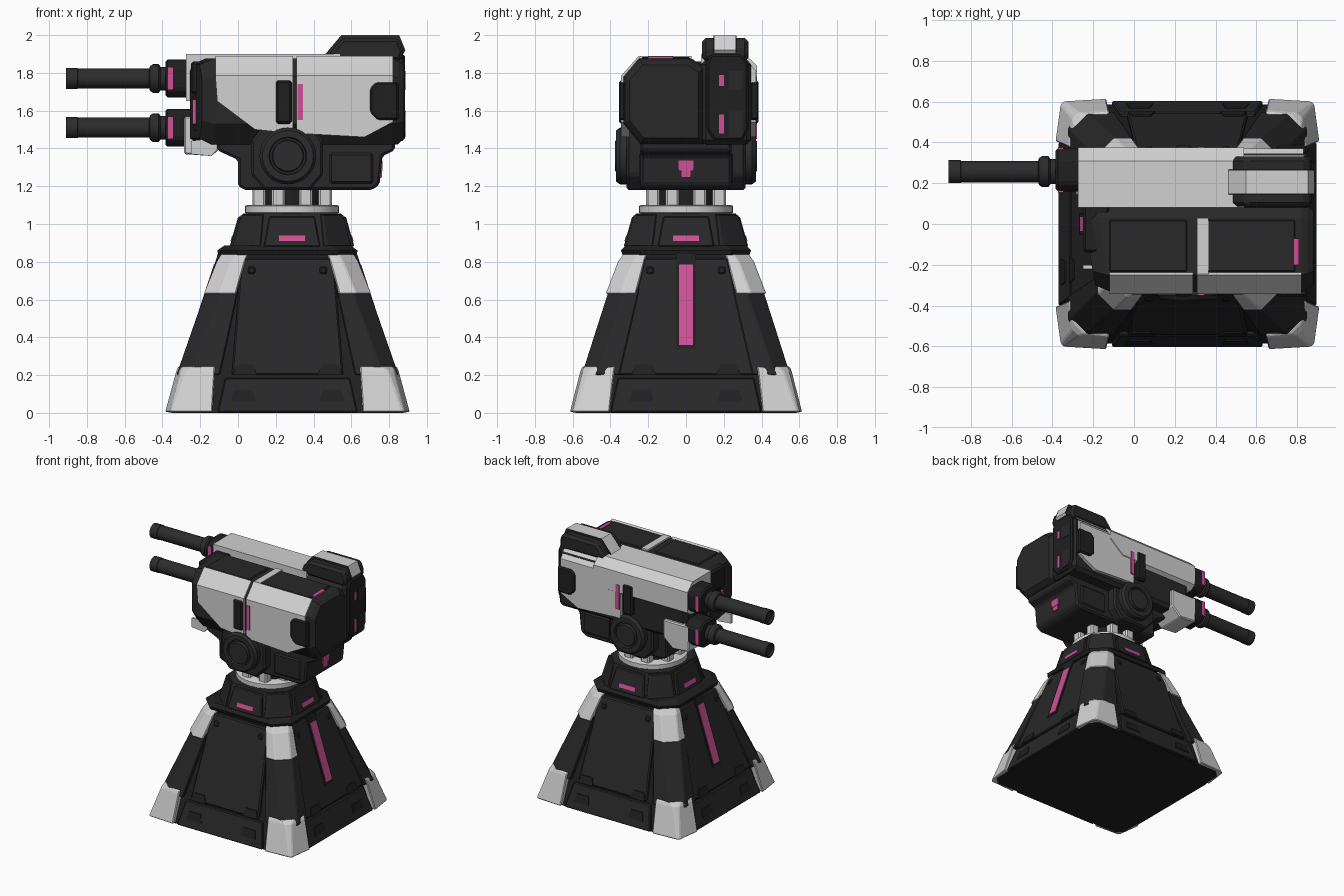
import bpy, bmesh, math
from mathutils import Vector, Matrix

CX = 0.262  # centre of the part being built, in x


def material(name, col):
    m = bpy.data.materials.new(name)
    m.diffuse_color = (*col, 1)
    return m


DARK = material("charcoal", (0.021, 0.021, 0.022))
BLACK = material("black", (0.014, 0.014, 0.015))
GUN = material("gunmetal", (0.025, 0.025, 0.026))
LIGHT = material("light_grey", (0.64, 0.64, 0.64))
PINK = material("pink_glow", (0.62, 0.08, 0.30))


def loft(name, rings, mat, bevel=0, smooth=False):
    """Skin a stack of equal-sized rings and cap both ends."""
    bm = bmesh.new()
    vs = [[bm.verts.new(p) for p in r] for r in rings]
    n = len(vs[0])
    for a, b in zip(vs, vs[1:]):
        for i in range(n):
            bm.faces.new((a[i], a[(i + 1) % n], b[(i + 1) % n], b[i]))
    bm.faces.new(vs[0])
    bm.faces.new(vs[-1])
    bmesh.ops.recalc_face_normals(bm, faces=bm.faces)
    me = bpy.data.meshes.new(name)
    bm.to_mesh(me)
    bm.free()
    me.materials.append(mat)
    ob = bpy.data.objects.new(name, me)
    bpy.context.collection.objects.link(ob)
    if bevel:
        mod = ob.modifiers.new("bevel", "BEVEL")
        mod.width, mod.segments = bevel, 1
    if smooth:
        bpy.ops.object.select_all(action='DESELECT')
        ob.select_set(True)
        bpy.context.view_layer.objects.active = ob
        bpy.ops.object.shade_smooth_by_angle(angle=math.radians(30))
    return ob


def place(axis, p, q, t):
    return {'x': (t, p, q), 'y': (p, t, q), 'z': (p, q, t)}[axis]


def prism(name, axis, pts, a, b, mat, bevel=0):
    return loft(name, [[place(axis, p, q, t) for p, q in pts] for t in (a, b)], mat, bevel)


def box(name, x0, x1, y0, y1, z0, z1, mat, bevel=0):
    return prism(name, 'z', [(x0, y0), (x1, y0), (x1, y1), (x0, y1)], z0, z1, mat, bevel)


def tube(name, axis, p, q, stations, mat, n=32):
    rings = [[place(axis, p + r * math.cos(k * math.tau / n), q + r * math.sin(k * math.tau / n), t)
              for k in range(n)] for t, r in stations]
    return loft(name, rings, mat, smooth=True)


def octagon(hx, hy, c, z):
    pts = [(hx, hy - c), (hx - c, hy), (c - hx, hy), (-hx, hy - c),
           (-hx, c - hy), (c - hx, -hy), (hx - c, -hy), (hx, c - hy)]
    return [(CX + x, y, z) for x, y in pts]


def corners(name, levels, mat, lean=0):
    """Chamfered corner blocks on all four corners; level = z, hx, hy, wx, wy, chamfer."""
    for sx in (-1, 1):
        for sy in (-1, 1):
            loft(f"{name}_{'l' if sx < 0 else 'r'}{'f' if sy < 0 else 'b'}",
                 [[(CX + sx * x, sy * y, z) for x, y in
                   ((hx - wx, hy), (hx - c - lean, hy - lean / 2), (hx - lean, hy - c - lean / 2),
                    (hx, hy - wy), (hx - wx, hy - wy))]
                  for z, hx, hy, wx, wy, c in levels], mat, 0.006)


def slope(side, z):
    d0, d1 = ((0.605, 0.335), (0.635, 0.358))[side % 2]
    return d0 + (d1 - d0) * z / 0.85


def plate(name, side, z0, w0, z1, w1, d0, d1, mat, t=0.03, u=0, bevel=0):
    """Sloping trapezoid plate on one side of the base (0 front, 1 right, 2 back, 3 left)."""
    rot = Matrix.Rotation(side * math.pi / 2, 3, 'Z')
    rings = [[rot @ Vector(p) + Vector((CX, 0, 0)) for p in
              ((u - w, -d, z), (u + w, -d, z), (u + w, t - d, z), (u - w, t - d, z))]
             for z, w, d in ((z0, w0, d0), (z1, w1, d1))]
    return loft(name, rings, mat, bevel)


# ---- Pedestal ----
loft("pedestal_core", [octagon(0.615, 0.585, 0.05, 0), octagon(0.34, 0.315, 0.1, 0.85)], BLACK)
corners("foot", [(0.004, 0.648, 0.615, 0.25, 0.21, 0.015), (0.22, 0.59, 0.56, 0.205, 0.18, 0.03),
                 (0.245, 0.58, 0.55, 0.195, 0.175, 0.05)], LIGHT, 0.025)
corners("leg", [(0.2, 0.588, 0.552, 0.23, 0.2, 0.08), (0.66, 0.428, 0.405, 0.17, 0.16, 0.09)], DARK)
corners("shoulder", [(0.63, 0.443, 0.425, 0.17, 0.16, 0.08), (0.8, 0.375, 0.36, 0.15, 0.14, 0.08),
                     (0.85, 0.345, 0.325, 0.14, 0.12, 0.08)], LIGHT)
for s in range(4):
    wide = s % 2
    plate("skirt_panel", s, 0.003, 0.4 if wide else 0.37, 0.185, 0.36 if wide else 0.33,
          slope(s, 0), slope(s, 0.185), DARK, 0.05, bevel=0.006)
    plate("side_panel", s, 0.2, 0.37 if wide else 0.295, 0.82, 0.22 if wide else 0.245,
          slope(s, 0.2) + 0.003, slope(s, 0.82) + 0.003, DARK, 0.05, bevel=0.008)
    for k in (-1, 1):
        plate("panel_latch", s, 0.2, 0.065, 0.255, 0.045, slope(s, 0.2) + 0.012,
              slope(s, 0.255) + 0.01, BLACK, 0.03, u=k * 0.225)
        plate("skirt_notch", s, 0.06, 0.065, 0.12, 0.05, slope(s, 0.06) + 0.006,
              slope(s, 0.12) + 0.006, BLACK, 0.03, u=k * 0.235)
        plate("panel_bolt", s, 0.735, 0.02, 0.775, 0.02, slope(s, 0.735) + 0.011,
              slope(s, 0.775) + 0.011, BLACK, 0.03, u=k * 0.19, bevel=0.008)
    if wide:
        plate("light_frame", s, 0.34, 0.052, 0.84, 0.052, slope(s, 0.34) + 0.008,
              slope(s, 0.84) + 0.008, BLACK)
        plate("long_light", s, 0.36, 0.036, 0.785, 0.036, slope(s, 0.36) + 0.011,
              slope(s, 0.785) + 0.011, PINK)

# ---- Neck (slightly aft of the pedestal centre) ----
loft("neck_flange", [octagon(0.365, 0.335, 0.1, 0.835), octagon(0.372, 0.345, 0.1, 0.86),
                     octagon(0.335, 0.32, 0.1, 0.885)], BLACK)
CX = 0.286
loft("neck", [octagon(0.305, 0.315, 0.13, 0.87), octagon(0.26, 0.265, 0.11, 1.055)], DARK)
corners("neck_corner", [(0.88, 0.315, 0.325, 0.15, 0.15, 0.13),
                        (1.05, 0.27, 0.275, 0.12, 0.12, 0.105)], DARK)
for s in range(4):
    plate("neck_panel", s, 0.88, 0.15, 1.04, 0.12, 0.33, 0.285, DARK, 0.04, bevel=0.006)
    plate("neck_light", s, 0.91, 0.07, 0.94, 0.07, 0.326, 0.317, PINK)
tube("turntable_ring", 'z', CX, 0, [(1.05, 0.22), (1.06, 0.25), (1.095, 0.25), (1.1, 0.24)], LIGHT)
tube("turntable_hub", 'z', CX, 0, [(1.09, 0.17), (1.2, 0.17)], BLACK)
for k in range(8):
    a = (k + 0.5) * math.tau / 8
    x, y = CX + 0.19 * math.cos(a), 0.19 * math.sin(a)
    box("turntable_lug", x - 0.035, x + 0.035, y - 0.035, y + 0.035, 1.09, 1.19, LIGHT, 0.01)

# ---- Yoke and pivots ----
prism("yoke", 'y', [(0.0, 1.2), (0.04, 1.18), (0.71, 1.18), (0.75, 1.21), (0.765, 1.36), (0.83, 1.39),
                    (0.83, 1.52), (-0.11, 1.56), (-0.11, 1.39), (0.0, 1.34)], -0.24, 0.24, DARK, 0.012)
box("yoke_rear_light", 0.7, 0.766, -0.04, 0.04, 1.28, 1.335, PINK)
box("yoke_rear_light_tip", 0.7, 0.762, -0.025, 0.025, 1.245, 1.28, PINK)
for s, side in ((-1, "front"), (1, "back")):
    prism(f"{side}_bracket", 'y', [(0.07, 1.26), (0.14, 1.18), (0.38, 1.18), (0.45, 1.26), (0.45, 1.44),
                                   (0.38, 1.53), (0.14, 1.53), (0.07, 1.44)],
          s * 0.2, s * 0.315, DARK, 0.012)
    box(f"{side}_yoke_block", 0.48, 0.72, min(s * .2, s * .25), max(s * .2, s * .25), 1.21, 1.38, DARK, 0.015)
    tube(f"{side}_pivot", 'y', 0.264, 1.36, [(s * 0.28, 0.15), (s * 0.35, 0.15), (s * 0.37, 0.135),
                                             (s * 0.37, 0.1), (s * 0.355, 0.095), (s * 0.355, 0.085),
                                             (s * 0.375, 0.08)], GUN)

# ---- Main housing (front side) ----
HOUSING = [(-0.33, 1.53), (-0.33, 1.78), (-0.25, 1.875), (0.03, 1.875), (0.1, 1.83),
           (0.1, 1.42), (-0.24, 1.42)]


def housing_ring(x, k, shear=0):
    return [(x + shear * y, -0.12 + (y + 0.12) * k, 1.65 + (z - 1.65) * k) for y, z in HOUSING]


loft("main_housing", [housing_ring(-0.24, 0.86, -0.15), housing_ring(-0.17, 1, -0.15), housing_ring(0.82, 1),
                      housing_ring(0.85, 0.95), housing_ring(0.88, 0.85)], DARK)
for name, a, b, low in (("fore", -0.12, 0.29, [(0.29, 1.48), (0.09, 1.5), (-0.11, 1.65)]),
                        ("aft", 0.31, 0.82, [(0.82, 1.54), (0.67, 1.46), (0.31, 1.48)])):
    prism(f"{name}_cheek_plate", 'y', [(a, 1.785), (b, 1.785)] + low, -0.343, -0.3, LIGHT)
    prism(f"{name}_bevel_plate", 'x', [(-0.343, 1.785), (-0.25, 1.89), (-0.235, 1.87), (-0.325, 1.77)],
          a, b, LIGHT)
    box(f"{name}_roof_plate", a, b - 0.03, -0.235, 0.02, 1.86, 1.884, DARK, 0.006)
box("roof_seam", 0.31, 0.365, -0.245, 0.03, 1.86, 1.889, LIGHT)
box("roof_light", 0.785, 0.81, -0.2, -0.07, 1.85, 1.888, PINK)
for y0, y1, side in ((-0.356, -0.32, "front"), (0.34, 0.385, "back")):
    box(f"{side}_grip_panel", 0.2, 0.285, y0, y1, 1.53, 1.76, BLACK, 0.012)
    box(f"{side}_cheek_light", 0.315, 0.345, y0 + 0.006, y1 - 0.005, 1.55, 1.74, PINK)
    prism(f"{side}_rear_clamp", 'y', [(0.7, 1.59), (0.74, 1.55), (0.85, 1.55), (0.85, 1.75), (0.73, 1.75),
                                      (0.7, 1.72)], y0, y1, BLACK, 0.01)
box("nose_block", -0.235, -0.1, -0.12, 0.3, 1.48, 1.7, BLACK, 0.02)
box("nose_light", -0.242, -0.22, -0.125, -0.05, 1.53, 1.66, PINK)
box("brow_block", -0.25, -0.12, -0.14, 0.1, 1.69, 1.86, BLACK, 0.012)
prism("chin_fin", 'y', [(-0.25, 1.37), (-0.14, 1.36), (-0.09, 1.42), (-0.09, 1.46), (-0.25, 1.44)],
      -0.22, -0.2, LIGHT)

# ---- Gun housing (back side) ----
box("gun_housing", -0.24, 0.87, 0.08, 0.345, 1.42, 1.87, DARK, 0.025)
prism("gun_rear_plate", 'x', [(0.11, 1.5), (0.15, 1.44), (0.3, 1.44), (0.33, 1.5), (0.33, 1.85), (0.29, 1.9),
                              (0.13, 1.9), (0.11, 1.85)], 0.8, 0.883, BLACK, 0.012)
for z0, z1 in ((1.73, 1.79), (1.48, 1.58)):
    box("gun_rear_light", 0.87, 0.887, 0.175, 0.2, z0, z1, PINK)
    box("gun_rear_vent", 0.87, 0.887, 0.225, 0.3, z0 - 0.02, z1 + 0.02, DARK)
loft("gun_cover", [[(x, 0.08, 1.9), (x, 0.31, 1.9), (x, 0.375, 1.84), (x, 0.375, b), (x, 0.33, b - 0.03),
                    (x, 0.08, b - 0.03)] for x, b in ((-0.275, 1.68), (0.42, 1.68), (0.54, 1.78))], LIGHT)
prism("gun_aft_plate", 'y', [(0.31, 1.48), (0.68, 1.46), (0.83, 1.54), (0.83, 1.81), (0.31, 1.81)],
      0.32, 0.37, LIGHT)
prism("gun_aft_bevel", 'x', [(0.37, 1.81), (0.32, 1.875), (0.3, 1.86), (0.33, 1.81)], 0.31, 0.83, LIGHT)
prism("gun_lower_shroud", 'y', [(-0.285, 1.37), (-0.14, 1.36), (-0.06, 1.43), (-0.06, 1.57), (-0.285, 1.57)],
      0.14, 0.37, LIGHT, 0.008)

# ---- Sight block on the roof ----
prism("sight_block", 'y', [(0.47, 1.87), (0.49, 1.91), (0.55, 1.985), (0.85, 1.985), (0.88, 1.91), (0.86, 1.86)],
      0.085, 0.33, DARK, 0.02)
prism("sight_cap", 'y', [(0.46, 1.895), (0.548, 2.0), (0.852, 2.0), (0.885, 1.92), (0.87, 1.9)],
      0.15, 0.262, LIGHT)
for y0, y1, side in ((0.145, 0.15, "front"), (0.262, 0.267, "back")):
    prism(f"sight_{side}_rail", 'y', [(0.455, 1.89), (0.546, 1.999), (0.854, 1.999), (0.886, 1.92), (0.87, 1.89)],
          y0, y1, DARK)

# ---- Twin barrels ----
for z, name in ((1.77, "upper"), (1.51, "lower")):
    prism(f"{name}_mount", 'x', [(0.16, z - 0.06), (0.2, z - 0.1), (0.32, z - 0.1), (0.37, z - 0.06),
                                 (0.37, z + 0.06), (0.32, z + 0.1), (0.2, z + 0.1), (0.16, z + 0.06)],
          -0.385, -0.24, BLACK, 0.012)
    box(f"{name}_mount_light", -0.372, -0.345, 0.155, 0.375, z - 0.06, z + 0.06, PINK)
    tube(f"{name}_barrel", 'x', 0.257, z, [(-0.895, 0.04), (-0.91, 0.047), (-0.91, 0.056), (-0.85, 0.056),
         (-0.848, 0.053), (-0.47, 0.053), (-0.465, 0.066), (-0.45, 0.076), (-0.42, 0.076), (-0.41, 0.062),
         (-0.36, 0.062)], GUN)
